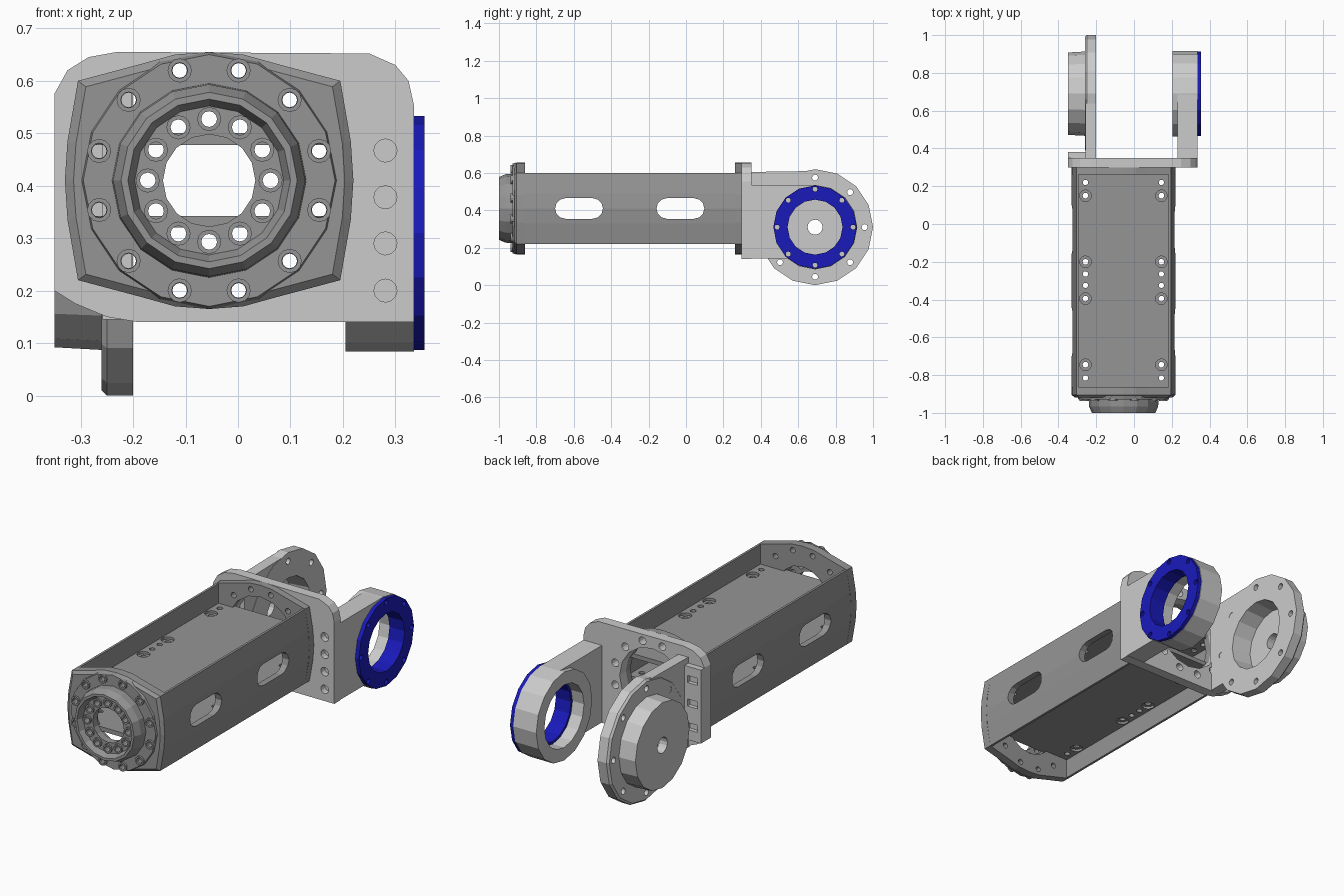
import bpy, bmesh
from math import sin, cos, pi, radians

if "Cube" in bpy.data.objects:
    bpy.data.objects.remove(bpy.data.objects["Cube"])

CX, CZ = -0.055, 0.41      # beam axis (runs along y)
JY, JZ = 0.69, 0.31        # joint axis (runs along x)


def material(name, rgb):
    m = bpy.data.materials.new(name)
    m.diffuse_color = (*rgb, 1)
    m.use_nodes = True
    m.node_tree.nodes["Principled BSDF"].inputs["Base Color"].default_value = m.diffuse_color
    return m


DARK = material("dark_grey", (0.3, 0.3, 0.3))
BLUE = material("blue", (0.01, 0.01, 0.5))


def pos(axis, u, v, t):
    return {'x': (t, u, v), 'y': (u, t, v), 'z': (u, v, t)}[axis]


def prism(bm, pts, axis, a, b, s=1.0, c=(0, 0)):
    """Extrude a 2D outline from a to b; the b end is scaled by s about c."""
    lo = [bm.verts.new(pos(axis, u, v, a)) for u, v in pts]
    hi = [bm.verts.new(pos(axis, c[0] + (u - c[0]) * s, c[1] + (v - c[1]) * s, b)) for u, v in pts]
    n = len(pts)
    bm.faces.new(lo)
    bm.faces.new(hi[::-1])
    for i in range(n):
        bm.faces.new((lo[i], lo[(i + 1) % n], hi[(i + 1) % n], hi[i]))


def lathe(bm, prof, axis, c, n=16):
    """Revolve a closed (radius, position) profile around an axis through c."""
    rings = []
    for r, t in prof:
        if r == 0:
            rings.append([bm.verts.new(pos(axis, *c, t))] * n)
        else:
            rings.append([bm.verts.new(pos(axis, c[0] + r * cos(2 * pi * i / n),
                                           c[1] + r * sin(2 * pi * i / n), t)) for i in range(n)])
    for k, p in enumerate(rings):
        q = rings[(k + 1) % len(rings)]
        for i in range(n):
            j = (i + 1) % n
            f = list(dict.fromkeys((p[i], p[j], q[j], q[i])))
            if len(f) > 2:
                bm.faces.new(f)


def cyl(bm, r, axis, c, a, b, n=12):
    lathe(bm, [(0, a), (r, a), (r, b), (0, b)], axis, c, n)


def rect(u0, u1, v0, v1):
    return [(u0, v0), (u1, v0), (u1, v1), (u0, v1)]


def circle_pts(c, r, count, start=0):
    return [(c[0] + r * cos(radians(start) + 2 * pi * i / count),
             c[1] + r * sin(radians(start) + 2 * pi * i / count)) for i in range(count)]


def make(name, bm, mat=None):
    bmesh.ops.recalc_face_normals(bm, faces=bm.faces[:])
    me = bpy.data.meshes.new(name)
    bm.to_mesh(me)
    bm.free()
    if mat:
        me.materials.append(mat)
    ob = bpy.data.objects.new(name, me)
    bpy.context.collection.objects.link(ob)
    return ob


def cut(ob, bm):
    """Subtract a bmesh of cutters from an object."""
    tool = make("cutter", bm)
    tool.hide_render = True
    mod = ob.modifiers.new("cut", 'BOOLEAN')
    mod.operation, mod.solver, mod.object = 'DIFFERENCE', 'EXACT', tool
    bpy.context.view_layer.objects.active = ob
    bpy.ops.object.modifier_apply(modifier=mod.name)
    bpy.data.objects.remove(tool)


BEAM = (CX, CZ)
JOINT = (JY, JZ)
OUTER_BOLTS = circle_pts(BEAM, 0.217, 12, 15)
INNER_BOLTS = circle_pts(BEAM, 0.117, 12)

# beam side walls: bowed outside, flat inside, two slots each
for name, s in (("left_wall", -1), ("right_wall", 1)):
    bm = bmesh.new()
    half = [(0.238, -0.19), (0.25, -0.19), (0.268, -0.08), (0.275, 0), (0.268, 0.08), (0.25, 0.19), (0.238, 0.19)]
    prism(bm, [(CX + s * u, CZ + v) for u, v in half], 'y', -0.87, 0.27)
    wall = make(name, bm, DARK)
    bm = bmesh.new()
    for y in (-0.572, -0.03):
        ends = [(y + d * 0.073 + 0.055 * cos(a), CZ + 0.055 * sin(a))
                for d, a0 in ((1, -pi / 2), (-1, pi / 2))
                for a in (a0 + pi * i / 6 for i in range(7))]
        prism(bm, ends, 'x', -0.5, 0.5)
    cut(wall, bm)

# recessed top and bottom webs with countersunk screw holes
for name, inner, outer in (("top_web", 0.478, 0.5), ("bottom_web", 0.342, 0.32)):
    bm = bmesh.new()
    prism(bm, rect(-0.3, 0.19, -0.88, 0.28), 'z', inner, outer)
    web = make(name, bm, DARK)
    bm = bmesh.new()
    d = 1 if outer > inner else -1
    for x in (-0.257, 0.145):
        for y in (0.22, -0.265, -0.325, -0.815):
            cyl(bm, 0.014, 'z', (x, y), inner - d * 0.02, outer + d * 0.02)
        for y in (0.15, -0.2, -0.395, -0.745):
            lathe(bm, [(0, inner - d * 0.02), (0.015, inner - d * 0.02), (0.015, outer - d * 0.012),
                       (0.031, outer - d * 0.012), (0.031, outer + d * 0.02), (0, outer + d * 0.02)],
                  'z', (x, y), 12)
    cut(web, bm)

# domed end plates, front one with a tapered face
q = [(0.275, 0), (0.27, 0.075), (0.25, 0.19), (0.13, 0.222), (0.065, 0.24)]
outline = (q + [(0, 0.245)] + [(-u, v) for u, v in q[::-1]]
           + [(-u, -v) for u, v in q[1:]] + [(0, -0.245)] + [(u, -v) for u, v in q[:0:-1]])
outline = [(CX + u, CZ + v) for u, v in outline]
for name, a, b, r in (("front_end_plate", -0.862, -0.905, 0.14), ("rear_end_plate", 0.262, 0.3, 0.185)):
    bm = bmesh.new()
    prism(bm, outline, 'y', a, b)
    plate = make(name, bm, DARK)
    bm = bmesh.new()
    cyl(bm, r, 'y', BEAM, a - 0.1, a + 0.1, 16)
    for c in OUTER_BOLTS:
        cyl(bm, 0.014, 'y', c, a - 0.1, a + 0.1)
    cut(plate, bm)

bm = bmesh.new()
prism(bm, outline, 'y', -0.905, -0.918, 0.94, BEAM)
taper = make("front_taper", bm, DARK)
bm = bmesh.new()
cyl(bm, 0.14, 'y', BEAM, -1, -0.8, 16)
for c in OUTER_BOLTS:
    cyl(bm, 0.014, 'y', c, -1, -0.8)
cut(taper, bm)

# round front flange and protruding hub with a recessed inner face
bm = bmesh.new()
lathe(bm, [(0.245, -0.91), (0.24, -0.928), (0.17, -0.928), (0.17, -0.91)], 'y', BEAM, 16)
flange = make("front_flange", bm, DARK)
bm = bmesh.new()
for c in OUTER_BOLTS:
    cyl(bm, 0.014, 'y', c, -1, -0.8)
cut(flange, bm)

bm = bmesh.new()
lathe(bm, [(0.186, -0.91), (0.183, -0.965), (0.168, -1.0), (0.155, -1.0), (0.142, -0.968),
           (0.088, -0.968), (0.088, -0.93), (0.14, -0.93), (0.14, -0.91)], 'y', BEAM, 16)
hub = make("front_hub", bm, DARK)
bm = bmesh.new()
for c in INNER_BOLTS:
    cyl(bm, 0.015, 'y', c, -1.1, -0.8)
cut(hub, bm)

# hollow bolt collars on both bolt circles
bm = bmesh.new()
for pts, a, b in ((OUTER_BOLTS, -0.92, -0.938), (INNER_BOLTS, -0.96, -0.977)):
    for c in pts:
        lathe(bm, [(0.023, a), (0.023, b), (0.015, b), (0.015, a)], 'y', c, 12)
make("front_bolts", bm, DARK)

# rear mounting plate
bm = bmesh.new()
prism(bm, [(-0.35, 0.575), (-0.325, 0.62), (-0.285, 0.645), (-0.23, 0.655), (0.25, 0.652), (0.3, 0.63),
           (0.325, 0.6), (0.335, 0.555), (0.335, 0.14), (-0.19, 0.14), (-0.25, 0.15), (-0.31, 0.175),
           (-0.35, 0.2)], 'y', 0.298, 0.35)
mount = make("mounting_plate", bm)
bm = bmesh.new()
cyl(bm, 0.185, 'y', BEAM, 0.2, 0.4, 16)
for c in OUTER_BOLTS:
    cyl(bm, 0.02, 'y', c, 0.2, 0.4)
for z in (0.2, 0.29, 0.378, 0.467):
    cyl(bm, 0.022, 'y', (0.281, z), 0.28, 0.33)
cut(mount, bm)

# right arm and its bearing ring
bm = bmesh.new()
prism(bm, [(0.34, 0.142), (0.34, 0.535), (JY, 0.535), (JY, 0.142)], 'x', 0.23, 0.335)
arm = make("right_arm", bm)
bm = bmesh.new()
cyl(bm, 0.19, 'x', JOINT, 0.1, 0.4, 16)
cut(arm, bm)
bm = bmesh.new()
lathe(bm, [(0.226, 0.205), (0.226, 0.335), (0.16, 0.335), (0.16, 0.205)], 'x', JOINT, 16)
make("bearing_ring", bm)

# blue retaining ring with sleeve
bm = bmesh.new()
lathe(bm, [(0.223, 0.335), (0.223, 0.355), (0.147, 0.355), (0.147, 0.27), (0.162, 0.27), (0.162, 0.335)],
      'x', JOINT, 16)
ring = make("blue_ring", bm, BLUE)
bm = bmesh.new()
for c in circle_pts(JOINT, 0.203, 8):
    cyl(bm, 0.013, 'x', c, 0.325, 0.4)
cut(ring, bm)

# left disc with stepped hub, hollow on the inside
bm = bmesh.new()
lathe(bm, [(0.31, -0.2), (0.31, -0.25), (0.3, -0.26), (0.223, -0.26), (0.218, -0.35), (0.04, -0.35),
           (0.04, -0.305), (0.17, -0.305), (0.18, -0.2)], 'x', JOINT, 16)
disc = make("left_disc", bm)
bm = bmesh.new()
for c in circle_pts(JOINT, 0.265, 8):
    cyl(bm, 0.016, 'x', c, -0.3, -0.1)
cut(disc, bm)

# left arm joining disc to plate, with a slotted foot
bm = bmesh.new()
prism(bm, [(0.34, 0.145), (0.34, 0.605), (0.66, 0.61), (0.66, 0.5), (0.49, 0.4), (0.49, 0.145)],
      'x', -0.258, -0.202)
arm = make("left_arm", bm)
bm = bmesh.new()
cyl(bm, 0.24, 'x', JOINT, -0.4, -0.1, 16)
cut(arm, bm)
bm = bmesh.new()
prism(bm, rect(-0.35, -0.25, 0.2, 0.575), 'y', 0.345, 0.38)
foot = make("left_foot", bm)
bm = bmesh.new()
for z in (0.27, 0.39, 0.51):
    prism(bm, rect(-0.33, -0.275, z - 0.018, z + 0.018), 'y', 0.36, 0.4)
cut(foot, bm)
